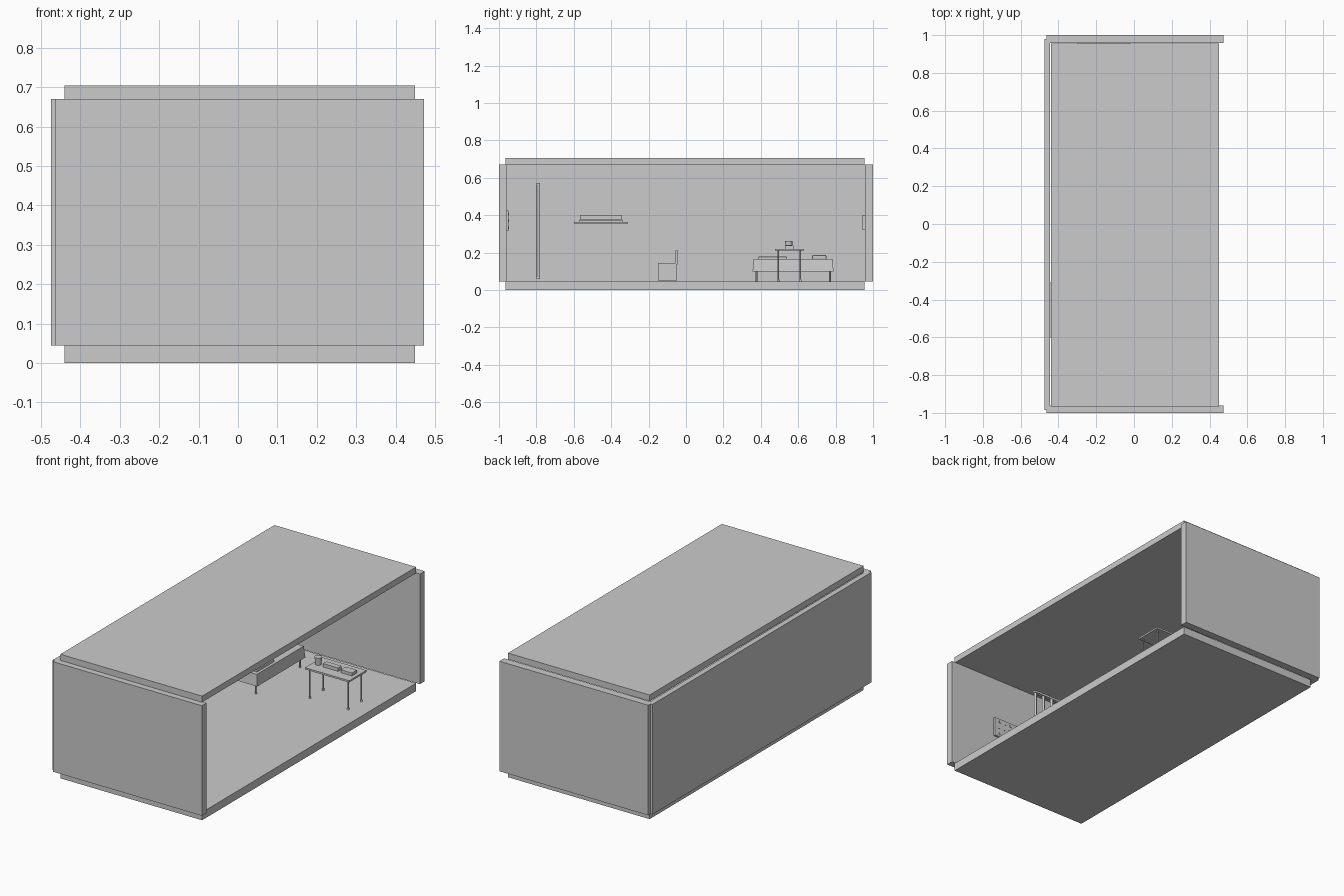
import bpy, bmesh
from mathutils import Matrix


def finish(name, bm):
    me = bpy.data.meshes.new(name)
    bm.to_mesh(me)
    bm.free()
    ob = bpy.data.objects.new(name, me)
    bpy.context.collection.objects.link(ob)
    return ob


def box(name, x0, x1, y0, y1, z0, z1, flare=0.0, bevel=0.0):
    """Box from its limits; flare widens the bottom face."""
    bm = bmesh.new()
    bmesh.ops.create_cube(bm, size=1)
    for v in bm.verts:
        f = flare if v.co.z < 0 else 0
        v.co.x = x0 - f if v.co.x < 0 else x1 + f
        v.co.y = y0 - f if v.co.y < 0 else y1 + f
        v.co.z = z0 if v.co.z < 0 else z1
    if bevel:
        bmesh.ops.bevel(bm, geom=bm.edges[:], offset=bevel, segments=2,
                        profile=0.5, affect='EDGES')
    return finish(name, bm)


def rod(name, x, y, z0, z1, r0, r1=None, sides=12):
    bm = bmesh.new()
    bmesh.ops.create_cone(bm, cap_ends=True, segments=sides, radius1=r0,
                          radius2=r0 if r1 is None else r1, depth=z1 - z0,
                          matrix=Matrix.Translation((x, y, (z0 + z1) / 2)))
    ob = finish(name, bm)
    for p in ob.data.polygons:
        p.use_smooth = len(p.vertices) == 4
    return ob


# Room shell, open on the right side
box("floor", -0.44, 0.45, -0.965, 0.955, 0, 0.045)
box("ceiling", -0.44, 0.45, -0.965, 0.955, 0.67, 0.705)
box("left_wall", -0.475, -0.445, -0.985, 0.98, 0.045, 0.67)
box("front_wall", -0.463, 0.473, -1.0, -0.96, 0.045, 0.67)
box("back_wall", -0.463, 0.473, 0.957, 1.0, 0.045, 0.67)

# Bed with draped mattress
box("mattress", -0.42, -0.135, 0.362, 0.783, 0.1, 0.165, flare=0.006)
box("pillow", -0.38, -0.19, 0.675, 0.75, 0.163, 0.187, bevel=0.005)
box("folded_blanket", -0.37, -0.15, 0.385, 0.54, 0.163, 0.178, bevel=0.004)
for x in (-0.405, -0.15):
    for y in (0.377, 0.77):
        rod("bed_leg", x, y, 0.045, 0.102, 0.005)

# Small table
box("table_top", 0.088, 0.366, 0.475, 0.63, 0.21, 0.22)
for x in (0.107, 0.347):
    for y in (0.493, 0.612):
        rod("table_leg", x, y, 0.045, 0.212, 0.004)
        rod("table_foot", x, y, 0.045, 0.055, 0.006)

# Things on the table
rod("cup", 0.12, 0.55, 0.22, 0.262, 0.016, 0.02, 16)
box("book_stack", 0.16, 0.255, 0.535, 0.565, 0.22, 0.24)
box("small_box", 0.275, 0.345, 0.53, 0.575, 0.22, 0.237)

# Seat with a low back
box("seat_base", -0.42, -0.31, -0.147, -0.05, 0.047, 0.137)
box("seat", -0.425, -0.305, -0.15, -0.045, 0.137, 0.144)
box("seat_back", -0.42, -0.31, -0.055, -0.042, 0.144, 0.21)

# Wall shelf with a box on stacked slats
box("shelf", -0.445, -0.345, -0.6, -0.31, 0.357, 0.364)
for i in range(3):
    box("shelf_slat", -0.435, -0.365, -0.57, -0.34, 0.364 + i * 0.006, 0.369 + i * 0.006)
box("shelf_box", -0.435, -0.365, -0.567, -0.343, 0.381, 0.4)

# Barred gate
for z in (0.06, 0.56):
    box("gate_rail", -0.43, 0.04, -0.8, -0.78, z, z + 0.012)
for i in range(9):
    rod("gate_bar", -0.42 + i * 0.0563, -0.79, 0.065, 0.565, 0.008)


# Wall panels with rows of studs
def panel(name, x0, x1, y, z0, z1, side):
    box(name, x0, x1, *sorted((y, y + side * 0.012)), z0, z1)
    for i in range(5):
        for j in range(3):
            x = x0 + (x1 - x0) * (i + 0.5 + 0.2 * (j % 2)) / 5.4
            z = z0 + (z1 - z0) * (j + 0.5) / 3
            ys = sorted((y + side * 0.01, y + side * 0.014))
            box(name + "_stud", x - 0.006, x + 0.006, *ys, z - 0.006, z + 0.006)


panel("front_panel", -0.02, 0.18, -0.96, 0.315, 0.425, 1)
panel("back_panel", -0.3, -0.02, 0.957, 0.32, 0.4, -1)
